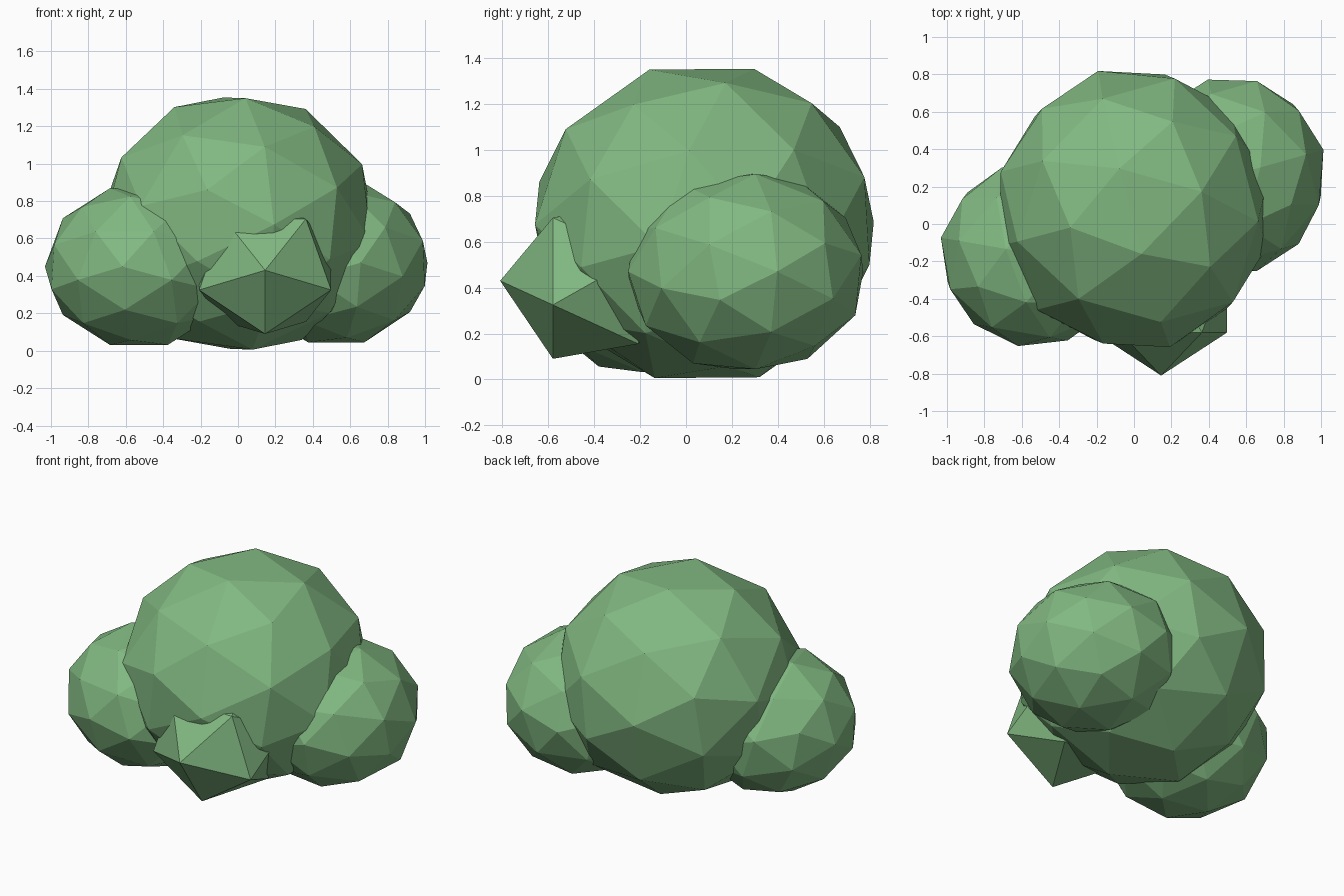
import bpy
import bmesh
import math
from mathutils import Matrix, Vector

if "Cube" in bpy.data.objects:
    bpy.data.objects.remove(bpy.data.objects["Cube"])

# Leaf colour
leaf = bpy.data.materials.new("leaf_green")
leaf.use_nodes = True
colour = (0.22, 0.48, 0.22, 1)
leaf.diffuse_color = colour
leaf.node_tree.nodes["Principled BSDF"].inputs["Base Color"].default_value = colour


def clump(name, centre, radii, pole, toward, detail):
    """Flat-faced leaf ball: its pole vertex faces pole, the next vertex leans toward."""
    z = Vector(pole).normalized()
    t = Vector(toward)
    x = (t - z * t.dot(z)).normalized()
    turn = Matrix((x, z.cross(x), z)).transposed().to_4x4()
    place = Matrix.Translation(centre) @ Matrix.Diagonal((*radii, 1)) @ turn
    bm = bmesh.new()
    bmesh.ops.create_icosphere(bm, subdivisions=detail, radius=1, matrix=place)
    bmesh.ops.recalc_face_normals(bm, faces=bm.faces)
    mesh = bpy.data.meshes.new(name)
    bm.to_mesh(mesh)
    bm.free()
    mesh.materials.append(leaf)
    obj = bpy.data.objects.new(name, mesh)
    bpy.context.collection.objects.link(obj)
    return obj


def heading(degrees):
    """Level direction turned from the back."""
    a = math.radians(degrees)
    return (-math.sin(a), math.cos(a), 0)


UP = (0, 0, 1)

# Large middle clump
clump("main_foliage", (0, 0.08, 0.68), (0.746, 0.764, 0.707),
      (-0.22, -0.94, 0.255), (0.18, -0.80, 0.573), 2)

# Side clumps
clump("left_foliage", (0.525, 0.26, 0.47), (0.505, 0.53, 0.447), heading(15), UP, 2)
clump("right_foliage", (-0.53, -0.16, 0.45), (0.51, 0.50, 0.44), heading(-10), UP, 2)

# Small coarse clump at the front
clump("front_foliage", (0.145, -0.394, 0.43), (0.415, 0.416, 0.38),
      (0, -1, 0), (0, 0, -1), 1)
